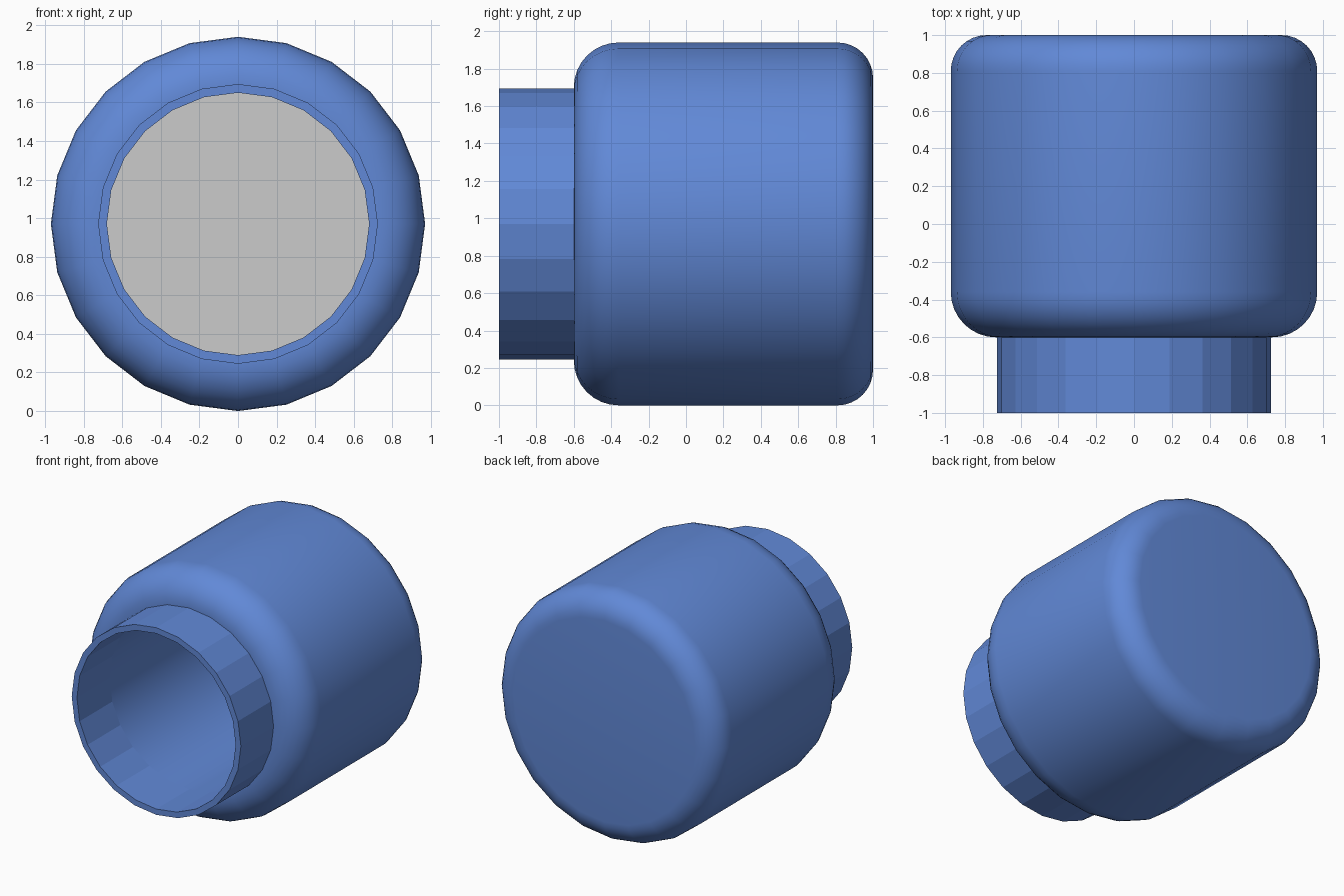
import bpy, math

if "Cube" in bpy.data.objects:
    bpy.data.objects.remove(bpy.data.objects["Cube"])

SIDES = 24
CENTRE_Z = 0.97

blue = bpy.data.materials.new("blue_paint")
blue.diffuse_color = (0.12, 0.25, 0.68, 1)
blue.use_nodes = True
blue.node_tree.nodes["Principled BSDF"].inputs["Base Color"].default_value = blue.diffuse_color


def arc(y, r, radius, start, end, steps=8):
    """Points (y, r) on a rounded corner in the profile plane."""
    return [(y + radius * math.cos(math.radians(start + (end - start) * i / steps)),
             r + radius * math.sin(math.radians(start + (end - start) * i / steps)))
            for i in range(steps + 1)]


def lathe(name, profile, closed=False, material=None):
    """Turn a (y, r) profile around the lengthwise axis; r = 0 becomes a pole."""
    verts, rings, faces = [], [], []
    for y, r in profile:
        count = SIDES if r > 0 else 1
        rings.append([len(verts) + k for k in range(count)])
        for k in range(count):
            a = math.tau * k / SIDES
            verts.append((r * math.cos(a), y, CENTRE_Z + r * math.sin(a)))
    pairs = list(zip(rings, rings[1:]))
    if closed:
        pairs.append((rings[-1], rings[0]))
    for a, b in pairs:
        for k in range(SIDES):
            n = (k + 1) % SIDES
            if len(a) == 1:
                faces.append((a[0], b[n], b[k]))
            elif len(b) == 1:
                faces.append((a[k], a[n], b[0]))
            else:
                faces.append((a[k], a[n], b[n], b[k]))
    mesh = bpy.data.meshes.new(name)
    mesh.from_pydata(verts, [], faces)
    mesh.update()
    obj = bpy.data.objects.new(name, mesh)
    bpy.context.collection.objects.link(obj)
    if material:
        mesh.materials.append(material)
    return obj


# Rounded body with a blind bore opening at the front
front_corner = arc(-0.36, 0.73, 0.24, 180, 90)
back_corner = arc(0.81, 0.78, 0.19, 90, 0)
body = lathe("body", [(0.8, 0.68), (-0.6, 0.68)] + front_corner + back_corner + [(1.0, 0)],
             material=blue)
bpy.context.view_layer.objects.active = body
body.select_set(True)
bpy.ops.object.shade_smooth_by_angle(angle=math.radians(20))

# Thin faceted neck ring
lathe("neck", [(-1.0, 0.68), (-1.0, 0.725), (-0.6, 0.725), (-0.6, 0.68)],
      closed=True, material=blue)

# Grey floor of the bore
lathe("bore_floor", [(0.8, 0), (0.8, 0.68)])
